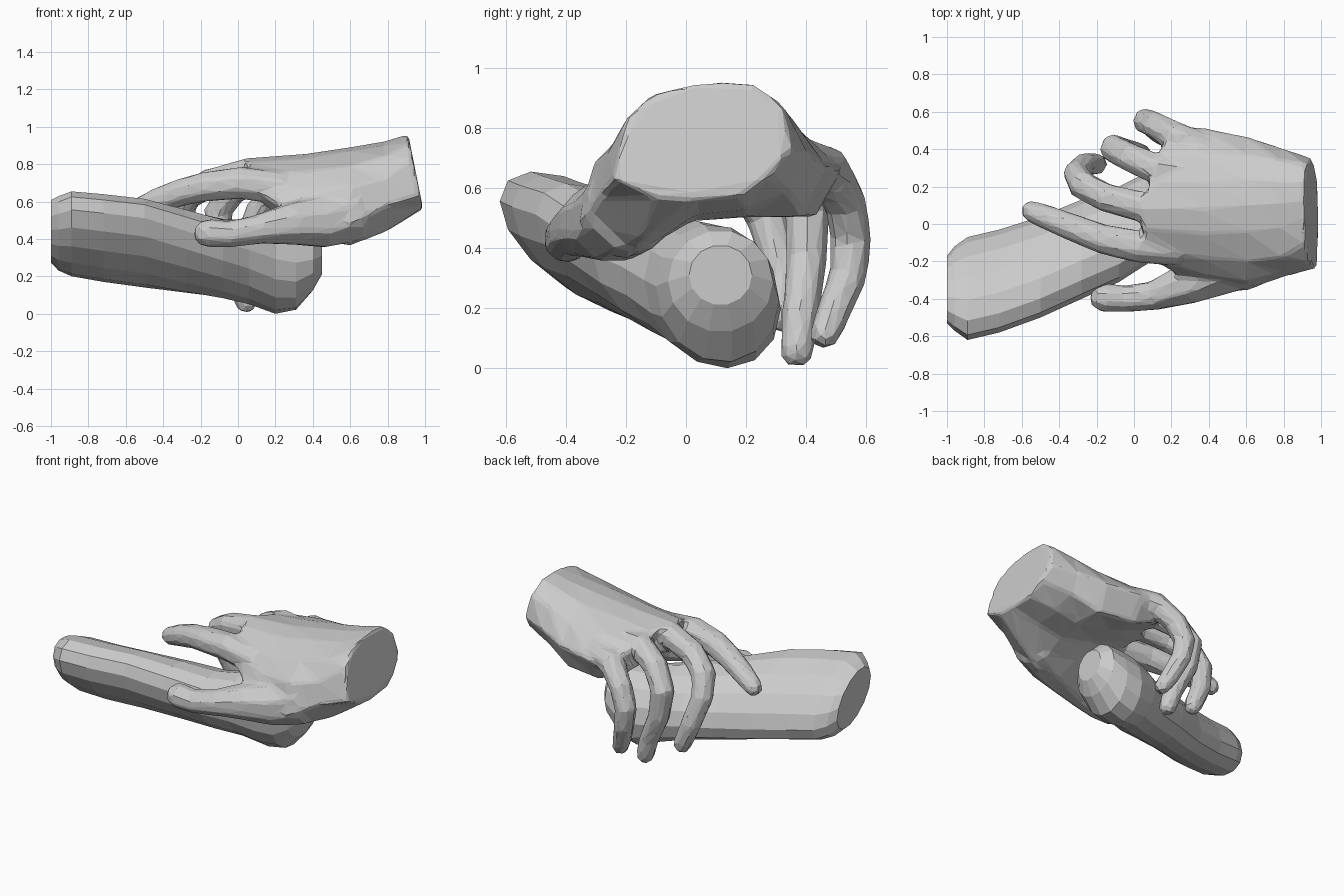
import bpy, bmesh
from math import sin, cos, pi
from mathutils import Vector


def loft(bm, rings):
    """Skin a list of equal-length point rings and cap both ends."""
    loops = [[bm.verts.new(p) for p in ring] for ring in rings]
    n = len(loops[0])
    faces = []
    for a, b in zip(loops, loops[1:]):
        for i in range(n):
            j = (i + 1) % n
            faces.append(bm.faces.new((a[i], a[j], b[j], b[i])))
    faces.append(bm.faces.new(loops[0][::-1]))
    faces.append(bm.faces.new(loops[-1]))
    bmesh.ops.recalc_face_normals(bm, faces=faces)


def finger(bm, path, sides=8, fat=1.08):
    """Tapered faceted tube through (x, y, z, radius) stations with a blunt tip."""
    pts = [Vector(p[:3]) for p in path]
    rad = [p[3] * fat for p in path]
    # rounded fingertip
    d = (pts[-1] - pts[-2]).normalized()
    r = rad[-1]
    pts += [pts[-1] + d * r * 0.7, pts[-1] + d * r]
    rad += [r * 0.8, r * 0.4]
    rings, side = [], None
    for i, p in enumerate(pts):
        t = (pts[min(i + 1, len(pts) - 1)] - pts[max(i - 1, 0)]).normalized()
        ref = side if side else t.cross(Vector((0, 0, 1)))
        side = (ref - t * ref.dot(t)).normalized()
        up = side.cross(t)
        rings.append([p + (side * cos(a) + up * sin(a)) * rad[i]
                      for a in [2 * pi * (k + 0.5) / sides for k in range(sides)]])
    loft(bm, rings)


def finish(bm, name):
    me = bpy.data.meshes.new(name)
    bm.to_mesh(me)
    bm.free()
    ob = bpy.data.objects.new(name, me)
    bpy.context.collection.objects.link(ob)
    return ob


# Lower forearm and closed end: x, y min, y max, z min, z max, skew
arm = [
    (-1.00, -0.53, -0.17, 0.27, 0.61, -0.5),
    (-0.96, -0.57, -0.12, 0.23, 0.63, -0.55),
    (-0.89, -0.62, -0.07, 0.20, 0.655, -0.6),
    (-0.72, -0.58, -0.03, 0.17, 0.64, -0.6),
    (-0.50, -0.50, 0.04, 0.14, 0.615, -0.6),
    (-0.28, -0.40, 0.13, 0.11, 0.56, -0.5),
    (-0.08, -0.31, 0.20, 0.08, 0.51, -0.4),
    (0.06, -0.22, 0.27, 0.05, 0.50, -0.3),
    (0.20, -0.14, 0.315, 0.00, 0.49, -0.2),
    (0.31, -0.10, 0.31, 0.02, 0.48, -0.1),
    (0.40, -0.06, 0.29, 0.12, 0.46, 0.0),
    (0.45, 0.01, 0.22, 0.21, 0.41, 0.0),
]
rings = []
for x, y0, y1, z0, z1, skew in arm:
    rings.append([(x, (y0 + y1) / 2 + (y1 - y0) / 2 * cos(a),
                   (z0 + z1) / 2 + (z1 - z0) / 2 * sin(a + skew))
                  for a in [2 * pi * k / 14 for k in range(14)]])
bm = bmesh.new()
loft(bm, rings)
finish(bm, "lower_forearm")

# Upper hand: wrist to knuckles, each section a ring of (y, z)
sections = [
    [(-.24, .63), (-.20, .83), (-.11, .915), (.02, .945), (.12, .96), (.22, .95),
     (.32, .88), (.35, .73), (.28, .64), (.18, .57), (.04, .56), (-.10, .57)],
    [(-.29, .57), (-.26, .72), (-.18, .84), (-.02, .90), (.11, .92), (.23, .91),
     (.34, .85), (.41, .71), (.34, .59), (.20, .53), (.03, .51), (-.14, .43)],
    [(-.36, .48), (-.31, .68), (-.20, .79), (-.04, .87), (.10, .89), (.24, .87),
     (.37, .80), (.47, .67), (.39, .50), (.20, .50), (.02, .49), (-.20, .36)],
    [(-.35, .49), (-.27, .66), (-.18, .76), (-.05, .83), (.08, .855), (.22, .84),
     (.38, .79), (.52, .66), (.43, .50), (.22, .54), (.02, .55), (-.20, .40)],
    [(-.20, .65), (-.18, .71), (-.12, .77), (-.02, .81), (.08, .83), (.22, .81),
     (.38, .76), (.53, .64), (.44, .58), (.22, .65), (.04, .66), (-.12, .63)],
]
stations = [0.91, 0.78, 0.60, 0.36, 0.03]
rings = []
for i, (x, sec) in enumerate(zip(stations, sections)):
    ring = []
    for y, z in sec:
        px = x
        if i == 0:
            px += (0.96 - z) * 0.2          # tilted wrist cut
        if i == 4:
            px += max(0, y - 0.1) * 0.38 + max(0, -y) * 0.4   # slanted knuckle line
        ring.append((px, y, z))
    rings.append(ring)
bm = bmesh.new()
loft(bm, rings)

# Thumb, index, middle, ring and little finger
digits = [
    [(.62, -.18, .54, .15), (.44, -.25, .49, .135), (.28, -.32, .48, .11),
     (.10, -.385, .45, .076), (-.05, -.40, .425, .070), (-.15, -.395, .43, .076)],
    [(.24, -.14, .67, .085), (.02, -.12, .70, .085), (-.17, -.08, .68, .078),
     (-.30, -.03, .65, .072), (-.44, .025, .60, .066), (-.54, .065, .555, .057)],
    [(.22, .07, .72, .085), (.05, .09, .75, .080), (-.15, .14, .70, .075),
     (-.28, .21, .62, .074), (-.31, .27, .50, .066),
     (-.26, .32, .32, .060), (-.20, .32, .18, .055)],
    [(.28, .26, .72, .085), (.13, .29, .73, .080), (-.03, .36, .66, .074),
     (-.11, .405, .54, .072), (-.08, .40, .36, .065),
     (.01, .38, .17, .058), (.04, .37, .065, .055)],
    [(.36, .40, .67, .085), (.22, .47, .66, .076), (.11, .53, .55, .068),
     (.06, .55, .43, .065), (.08, .54, .31, .060),
     (.13, .49, .18, .055), (.16, .465, .12, .050)],
]
for path in digits:
    finger(bm, path)

# Fuse palm and digits into one skin, soften the joins, then facet it
hand = finish(bm, "upper_hand")
fuse = hand.modifiers.new("fuse", 'REMESH')
fuse.mode = 'VOXEL'
fuse.voxel_size = 0.016
soft = hand.modifiers.new("soften", 'SMOOTH')
soft.factor = 0.5
soft.iterations = 6
facet = hand.modifiers.new("facet", 'DECIMATE')
facet.ratio = 0.05
bpy.context.view_layer.objects.active = hand
hand.select_set(True)
for m in list(hand.modifiers):
    bpy.ops.object.modifier_apply(modifier=m.name)
hand.data.polygons.foreach_set("use_smooth", [False] * len(hand.data.polygons))
